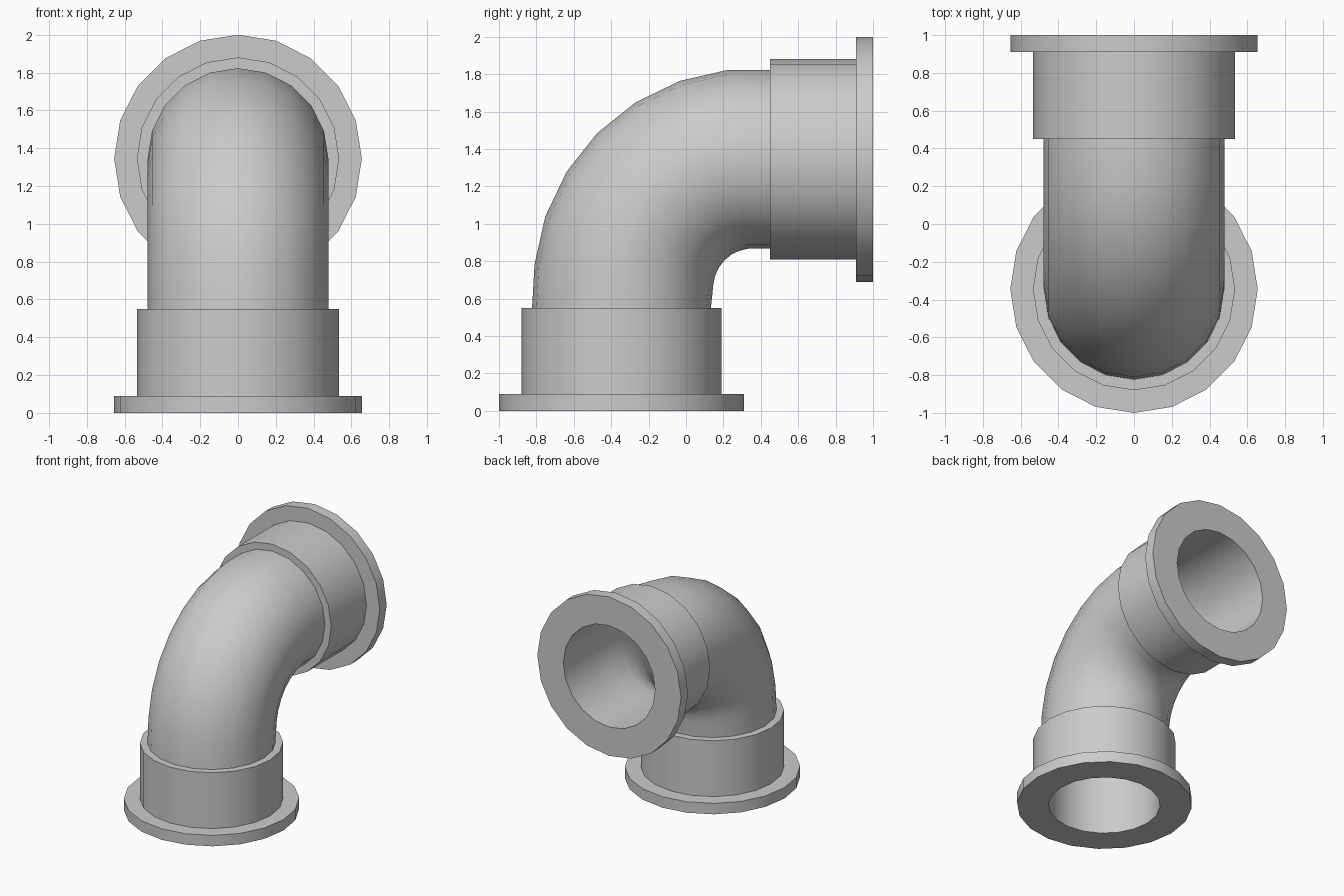
import bpy
import bmesh
import math
from mathutils import Vector

if "Cube" in bpy.data.objects:
    bpy.data.objects.remove(bpy.data.objects["Cube"], do_unlink=True)

SIDES = 20
BORE, PIPE, SLEEVE, FLANGE = 0.418, 0.478, 0.535, 0.655
FLANGE_H, COLLAR_H = 0.09, 0.55
AXIS_Y, AXIS_Z = -0.345, 1.345

grey = bpy.data.materials.new("pipe grey")
grey.use_nodes = True
colour = (0.6, 0.6, 0.6, 1)
grey.diffuse_color = colour
grey.node_tree.nodes["Principled BSDF"].inputs["Base Color"].default_value = colour


def skin(bm, rings, closed=False):
    """Join consecutive rings of points with quads."""
    loops = [[bm.verts.new(p) for p in ring] for ring in rings]
    pairs = list(zip(loops, loops[1:]))
    if closed:
        pairs.append((loops[-1], loops[0]))
    for a, b in pairs:
        for i in range(SIDES):
            j = (i + 1) % SIDES
            bm.faces.new((a[i], a[j], b[j], b[i]))


def finish(name, bm):
    mesh = bpy.data.meshes.new(name)
    bm.to_mesh(mesh)
    bm.free()
    mesh.materials.append(grey)
    obj = bpy.data.objects.new(name, mesh)
    bpy.context.collection.objects.link(obj)
    bpy.ops.object.select_all(action='DESELECT')
    obj.select_set(True)
    bpy.context.view_layer.objects.active = obj
    bpy.ops.object.shade_smooth_by_angle(angle=math.radians(30))
    return obj


def circle(centre, radius, u, v):
    """Ring of points around centre; u and v may be stretched for mitres."""
    steps = [2 * math.pi * i / SIDES for i in range(SIDES)]
    return [centre + radius * (math.cos(t) * u + math.sin(t) * v) for t in steps]


X, Y, Z = Vector((1, 0, 0)), Vector((0, 1, 0)), Vector((0, 0, 1))


# Collar: end flange and sleeve turned as one hollow profile
def collar(name):
    profile = [(BORE, 0), (FLANGE, 0), (FLANGE, FLANGE_H), (SLEEVE, FLANGE_H),
               (SLEEVE, COLLAR_H), (BORE, COLLAR_H)]
    bm = bmesh.new()
    skin(bm, [circle(Z * h, r, X, Y) for r, h in profile], closed=True)
    return finish(name, bm)


collar("lower_collar").location = (0, AXIS_Y, 0)
rear = collar("rear_collar")
rear.location = (0, 1, AXIS_Z)
rear.rotation_euler = (math.pi / 2, 0, 0)


# Elbow: mitred bend between the collars, outer wall and inner bore
BEND, SEGMENTS = 0.695, 7
step = math.pi / 2 / SEGMENTS
mitre = 1 / math.cos(step / 2)
pivot = Vector((0, AXIS_Y + BEND + 0.005, AXIS_Z - BEND))


def elbow_rings(radius):
    rings = [circle(Vector((0, AXIS_Y, COLLAR_H)), radius, X, Y)]
    for k in range(SEGMENTS):
        a = step * (k + 0.5)
        out = Vector((0, -math.cos(a), math.sin(a))) * mitre
        drift = Y * 0.008 * (1 - k / SEGMENTS)
        rings.append(circle(pivot + drift + out * BEND, radius, X, -out))
    rings.append(circle(Vector((0, 1 - COLLAR_H, AXIS_Z)), radius, X, -Z))
    return rings


bm = bmesh.new()
skin(bm, elbow_rings(PIPE))
skin(bm, elbow_rings(BORE)[::-1])
finish("elbow_pipe", bm)
